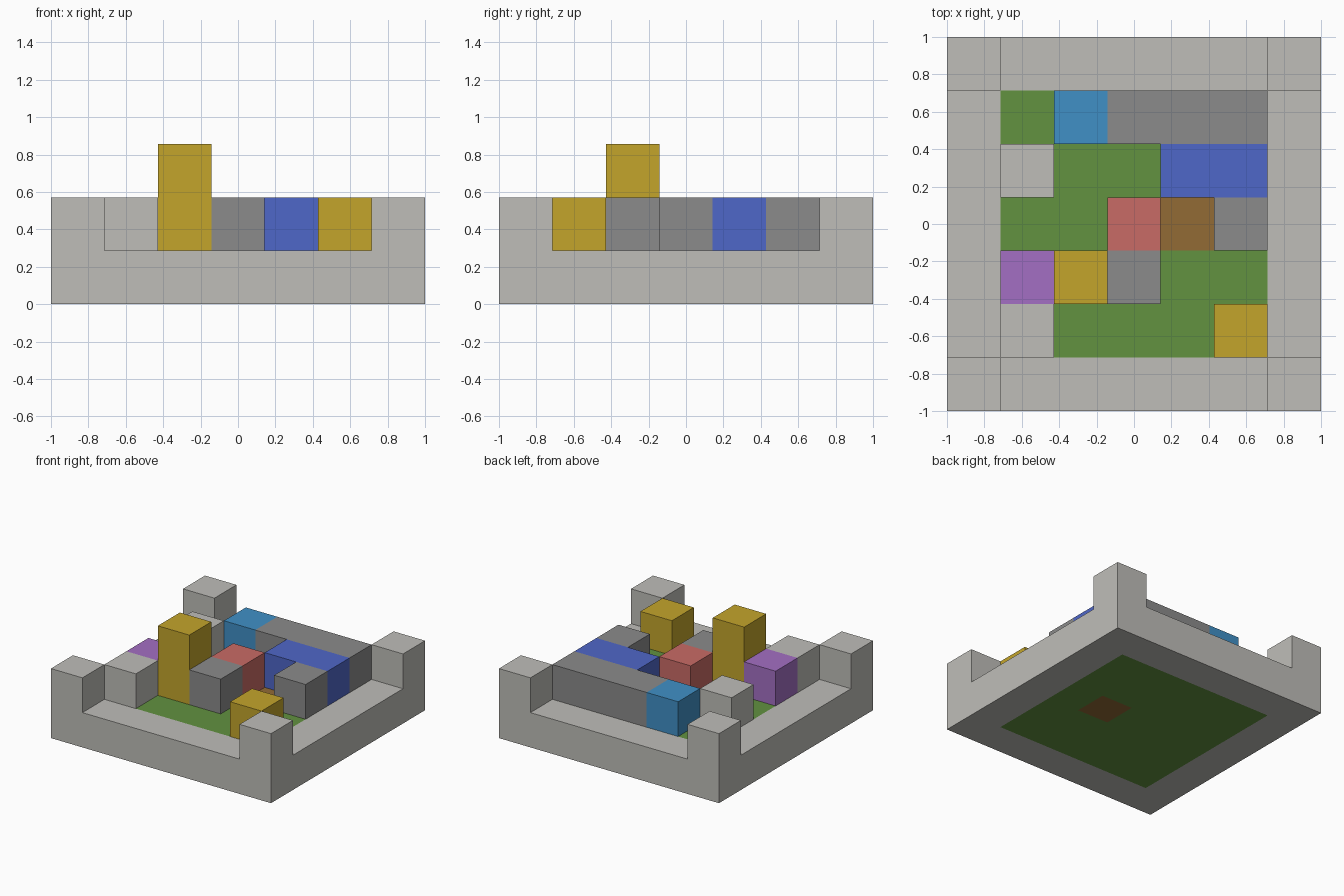
import bpy
import bmesh
from mathutils import Matrix, Vector

U = 2 / 7  # edge of one cell on the 7 x 7 board

cube = bpy.data.objects.get("Cube")
if cube:
    bpy.data.objects.remove(cube, do_unlink=True)


def linear(c):
    c /= 255
    return c / 12.92 if c <= 0.04045 else ((c + 0.055) / 1.055) ** 2.4


def material(name, *rgb):
    mat = bpy.data.materials.new(name)
    mat.use_nodes = True
    colour = [linear(c) for c in rgb] + [1]
    mat.diffuse_color = colour
    for node in mat.node_tree.nodes:
        if node.type == "BSDF_PRINCIPLED":
            node.inputs["Base Color"].default_value = colour
    return mat


stone = material("pale stone", 191, 190, 185)
green = material("grass green", 98, 146, 64)
brown = material("earth brown", 146, 107, 53)
grey = material("mid grey", 139, 139, 139)
gold = material("gold", 196, 165, 43)
blue = material("royal blue", 79, 103, 200)
sky = material("sky blue", 64, 144, 198)
red = material("soft red", 201, 107, 102)
purple = material("purple", 164, 111, 195)


def make_object(name, bm, *mats):
    bmesh.ops.recalc_face_normals(bm, faces=bm.faces)
    mesh = bpy.data.meshes.new(name)
    bm.to_mesh(mesh)
    bm.free()
    for mat in mats:
        mesh.materials.append(mat)
    obj = bpy.data.objects.new(name, mesh)
    bpy.context.collection.objects.link(obj)


def block(name, mat, column, row, width=1, height=1):
    """Box on the board; column and row count cells from the centre cell."""
    centre = Vector((column + (width - 1) / 2, row, 1 + height / 2)) * U
    size = Vector((width, 1, height)) * U
    bm = bmesh.new()
    bmesh.ops.create_cube(bm, size=1, matrix=Matrix.LocRotScale(centre, None, size))
    make_object(name, bm, mat)


# Board: stone rim, green field and one brown cell right through it
bm = bmesh.new()
bmesh.ops.create_grid(bm, x_segments=7, y_segments=7, size=1)
top = bmesh.ops.extrude_face_region(bm, geom=bm.faces[:], use_keep_orig=True)["geom"]
bmesh.ops.translate(bm, verts=[g for g in top if isinstance(g, bmesh.types.BMVert)], vec=(0, 0, U))
for face in bm.faces:
    c = face.calc_center_median() / U
    if max(abs(c.x), abs(c.y)) < 2.6:
        face.material_index = 2 if round(c.x) == 1 and round(c.y) == 0 else 1
make_object("board", bm, stone, green, brown)

# Corner posts
for sx, side in ((-1, "right"), (1, "left")):
    for sy, end in ((-1, "front"), (1, "back")):
        block(f"{end}_{side}_post", stone, 3 * sx, 3 * sy)

# Stone blocks beside the right rim
block("front_stone_block", stone, -2, -2)
block("back_stone_block", stone, -2, 1)

# Coloured blocks on the field
block("gold_tower", gold, -1, -1, height=2)
block("gold_block", gold, 2, -2)
block("purple_block", purple, -2, -1)
block("red_block", red, 0, 0)
block("sky_blue_block", sky, -1, 2)
block("blue_bar", blue, 1, 1, width=2)

# Grey blocks and back wall
block("grey_front_block", grey, 0, -1)
block("grey_side_block", grey, 2, 0)
block("grey_back_wall", grey, 0, 2, width=3)
